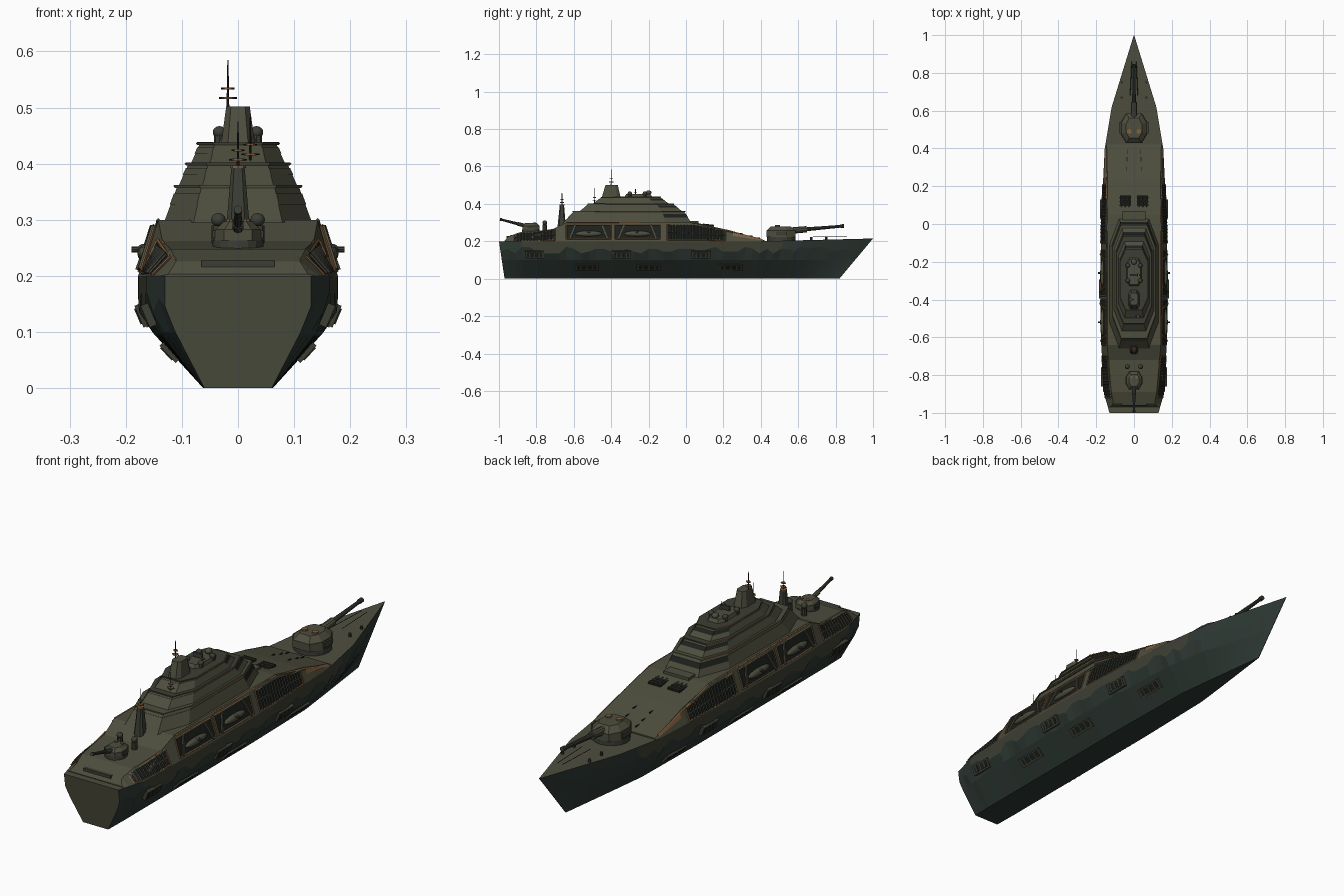
import bpy, bmesh, math, random
from mathutils import Vector, Matrix

random.seed(4)
old = bpy.data.objects.get("Cube")
if old:
    bpy.data.objects.remove(old)


def material(name, rgb):
    m = bpy.data.materials.new(name)
    m.use_nodes = True
    m.diffuse_color = (*rgb, 1)
    bsdf = m.node_tree.nodes["Principled BSDF"]
    bsdf.inputs["Base Color"].default_value = (*rgb, 1)
    bsdf.inputs["Roughness"].default_value = 0.8
    return m


OLIVE = material("olive paint", (0.075, 0.076, 0.048))
HULL = material("dark green hull", (0.027, 0.041, 0.034))
BAND = material("drab camouflage", (0.046, 0.048, 0.032))
RUST = material("rust trim", (0.22, 0.115, 0.05))
DARK = material("dark openings", (0.012, 0.015, 0.012))
STEEL = material("gun steel", (0.045, 0.048, 0.036))


def finish(name, bm, *mats, smooth=False):
    bmesh.ops.recalc_face_normals(bm, faces=bm.faces)
    mesh = bpy.data.meshes.new(name)
    bm.to_mesh(mesh)
    bm.free()
    for m in mats:
        mesh.materials.append(m)
    for p in mesh.polygons:
        p.use_smooth = smooth
    ob = bpy.data.objects.new(name, mesh)
    bpy.context.collection.objects.link(ob)
    return ob


def box(name, centre, size, mat, tilt=0):
    bm = bmesh.new()
    mtx = Matrix.Translation(centre) @ Matrix.Rotation(tilt, 4, 'Y') @ Matrix.Diagonal((*size, 1))
    bmesh.ops.create_cube(bm, size=1, matrix=mtx)
    return finish(name, bm, mat)


def rod(name, p, q, r, mat, r2=None, sides=4):
    p, q = Vector(p), Vector(q)
    bm = bmesh.new()
    mtx = Matrix.Translation((p + q) / 2) @ (q - p).to_track_quat('Z', 'Y').to_matrix().to_4x4()
    bmesh.ops.create_cone(bm, cap_ends=True, segments=sides, radius1=r,
                          radius2=r if r2 is None else r2, depth=(q - p).length, matrix=mtx)
    return finish(name, bm, mat)


def ball(name, centre, size, mat):
    bm = bmesh.new()
    mtx = Matrix.Translation(centre) @ Matrix.Diagonal((*size, 1))
    bmesh.ops.create_uvsphere(bm, u_segments=12, v_segments=8, radius=1, matrix=mtx)
    return finish(name, bm, mat, smooth=True)


def loft(rings, closed=True):
    bm = bmesh.new()
    vs = [[bm.verts.new(c) for c in ring] for ring in rings]
    n = len(vs[0])
    for a, b in zip(vs, vs[1:]):
        for i in range(n if closed else n - 1):
            j = (i + 1) % n
            bm.faces.new((a[i], a[j], b[j], b[i]))
    if closed:
        bm.faces.new(vs[0])
        bm.faces.new(vs[-1])
    return bm


def octagon(hw, y0, y1, z, cx=0.4, cy=0.2):
    a, d = hw * (1 - cx), (y1 - y0) * cy
    pts = [(-a, y0), (a, y0), (hw, y0 + d), (hw, y1 - d), (a, y1), (-a, y1), (-hw, y1 - d), (-hw, y0 + d)]
    return [(x, y, z) for x, y in pts]


def tier(name, z0, z1, low, top, mat, **kw):
    return finish(name, loft([octagon(*low, z0, **kw), octagon(*top, z1, **kw)]), mat, DARK)


def interp(table, y):
    for a, b in zip(table, table[1:]):
        if y <= b[0]:
            f = max(0, (y - a[0]) / (b[0] - a[0]))
            return [u + (v - u) * f for u, v in zip(a[1:], b[1:])]
    return table[-1][1:]


# Hull: deck y -> half width, keel half width, keel y
HULL_LINES = [(-1, .13, .06, -.97), (-.88, .163, .062, -.87), (-.5, .178, .062, -.5), (0, .175, .062, 0),
              (.4, .155, .055, .38), (.62, .118, .035, .55), (1, .001, .001, .82)]
stations = sorted({round(-1 + i * .04, 2) for i in range(51)} | {.62})
rings = []
for y in stations:
    top, keel, ky = interp(HULL_LINES, y)
    knuckle = random.choice((.135, .145, .16, .17))
    deck = .2 + .015 * max(0, (y - .4) / .6)
    half = [(keel, 0), (top * .86, .1), (top, knuckle), (top, deck)]
    side = [(w, ky + (y - ky) * z / deck, z) for w, z in half]
    rings.append(side + [(-x, yy, z) for x, yy, z in reversed(side)])
bm = loft(rings)
bm.normal_update()
for f in bm.faces:
    c = f.calc_center_median()
    if abs(f.normal.y) > .8 or abs(c.z - .2) < .016 and abs(f.normal.z) > .8:
        f.material_index = 1
    elif c.z > .15 and -.88 < c.y < .5 and abs(f.normal.z) < .6:
        f.material_index = 2
finish("hull", bm, HULL, OLIVE, BAND)

# Main deckhouse: y -> roof height, roof half width
HOUSE = [(-.97, .203, .125), (-.95, .226, .11), (-.89, .248, .12), (-.72, .262, .135), (-.64, .3, .142),
         (0, .3, .145), (.05, .298, .143), (.23, .26, .14), (.42, .206, .146)]
house_ys = sorted({h[0] for h in HOUSE} | {-.88, -.5, .4})


def wall(s, y, t, off=0):
    zt, wt = interp(HOUSE, y)
    wb = interp(HULL_LINES, y)[0]
    return (s * (wb + (wt - wb) * t + off), y, .2 + (zt - .2) * t)


finish("deckhouse", loft([[wall(1, y, 0), wall(1, y, 1), wall(-1, y, 1), wall(-1, y, 0)] for y in house_ys]), OLIVE)


def panel(name, s, y0, y1, t0, t1, mat, off=.003):
    ys = [y0 + (y1 - y0) * i / 6 for i in range(7)]
    finish(name, loft([[wall(s, y, t0, off), wall(s, y, t1, off)] for y in ys], closed=False), mat)


def frame(s, y0, y1, t0, t1):
    c = [wall(s, y, t, .003) for y, t in ((y0, t0), (y1, t0), (y1, t1), (y0, t1))]
    for a, b in zip(c, c[1:] + c[:1]):
        rod("rust_frame", a, b, .003, RUST)


for s in (1, -1):
    # Side grilles with upright bars
    for y0, y1 in ((-.92, -.7), (-.1, .21)):
        panel("grille_opening", s, y0, y1, .1, .88, DARK)
        frame(s, y0, y1, .08, .9)
        for i in range(1, int((y1 - y0) / .018)):
            y = y0 + i * .018
            rod("grille_bar", wall(s, y, .1, .004), wall(s, y, .88, .004), .0035, STEEL)
        rod("grille_rail", wall(s, y0, .5, .005), wall(s, y1, .5, .005), .003, STEEL)
    # Boat bays, boats, struts and side guns
    for y0, y1 in ((-.64, -.4), (-.38, -.14)):
        panel("boat_bay", s, y0, y1, .15, .85, DARK)
        frame(s, y0, y1, .12, .88)
        mid = (y0 + y1) / 2
        x, _, z = wall(s, mid, .4)
        ball("boat", (x, mid, z), (.016, .075, .016), OLIVE)
        for d in (-.1, .1):
            rod("bay_strut", wall(s, mid + d, .12, .005), wall(s, mid + d * .7, .88, .005), .006, OLIVE)
        rod("side_gun", (s * .15, mid, .247), (s * .19, mid, .247), .005, STEEL, sides=8)
        ball("side_gun_mount", (s * .168, mid, .247), (.012, .014, .01), STEEL)
    panel("rust_plate", s, .25, .4, .55, 1, RUST)
    rod("roof_trim", wall(s, -.64, 1), wall(s, .05, 1), .003, RUST)
    rod("roof_trim_slope", wall(s, .05, 1), wall(s, .4, 1), .003, RUST)
    rod("stern_trim", wall(s, -.94, 1), wall(s, -.72, 1), .0025, RUST)
    # Hull ports, alternating high and low
    for y, z in ((-.81, .13), (-.53, .065), (-.345, .13), (-.2, .065), (.08, .13), (.24, .065)):
        top, keel, _ = interp(HULL_LINES, y)
        low = z < .1
        x = keel + (top * .86 - keel) * z / .1 if low else top * .96
        tilt = s * (.75 if low else .4)
        long = .13 if low else .1
        box("port_frame", (s * x, y, z), (.014, long, .042), BAND, tilt)
        box("port_opening", (s * (x + .002), y, z), (.013, long * .8, .028), DARK, tilt)
        for d in (-.25, 0, .25):
            box("port_slat", (s * (x + .003), y + d * long, z), (.014, .008, .03), STEEL, tilt)
    # Deck hatches, markings and bollards
    box("deck_hatch", (s * .046, .12, .284), (.058, .062, .008), DARK, 0).rotation_euler = (0, 0, 0)
    for i in (-1, 0, 1):
        rod("hatch_bar", (s * .046 + i * .02, .09, .292), (s * .046 + i * .02, .15, .285), .003, STEEL)
        rod("hatch_crossbar", (s * .046 - .03, .12 + i * .02, .288), (s * .046 + .03, .12 + i * .02, .288), .003, STEEL)
    for y in (.29, .34, .38):
        z = interp(HOUSE, y)[0]
        box("deck_marking", (s * (.04 - .03 * (y - .25)), y, z), (.004, .03, .005), DARK)
    for y in (.67, .75):
        rod("bollard", (s * .065, y, .2), (s * .065, y, .222), .006, STEEL, sides=8)
    rod("bow_rail", (s * .02, .68, .225), (s * .012, .86, .225), .0015, DARK)
    rod("stern_vent", (s * .035, -.755, .25), (s * .035, -.755, .29), .012, STEEL, sides=8)
    ball("vent_cap", (s * .035, -.755, .3), (.013, .013, .012), STEEL)
box("stern_step", (0, -.95, .222), (.13, .02, .012), STEEL)
box("fore_step", (0, .045, .302), (.12, .045, .012), OLIVE)

# Superstructure tiers with ledges and bridge windows
TIERS = [(.295, .36, (.132, -.66, .03), (.108, -.6, -.01)),
         (.36, .4, (.106, -.57, -.02), (.088, -.52, -.07)),
         (.4, .436, (.084, -.5, -.09), (.068, -.45, -.14))]
for k, (z0, z1, low, top) in enumerate(TIERS):
    tier("superstructure_tier", z0, z1, low, top, OLIVE)
    rim = (top[0] + .005, top[1] - .006, top[2] + .006)
    tier("tier_ledge", z1 - .003, z1 + .002, rim, rim, OLIVE if k < 1 else BAND)
    edge = octagon(*rim, z1)
    for i in (2, 3, 5, 6):
        rod("ledge_trim", edge[i], edge[(i + 1) % 8], .0022, RUST)


    def at(f):
        return tuple(a + (b - a) * f + d for a, b, d in zip(low, top, (.0015, -.0015, .0015)))
    h = z1 - z0
    band = loft([octagon(*at(.5), z0 + .5 * h), octagon(*at(.8), z0 + .8 * h)])
    bmesh.ops.recalc_face_normals(band, faces=band.faces)
    for f in band.faces:
        f.material_index = int(f.normal.y > .1)
    finish("window_band", band, OLIVE, DARK)

# Funnel, radar gear and masts
tier("funnel", .436, .502, (.03, -.45, -.35), (.021, -.43, -.365), OLIVE)
tier("roof_cabin", .436, .452, (.04, -.33, -.18), (.034, -.32, -.19), OLIVE)
for s in (1, -1):
    for y in (-.22, -.3):
        rod("sensor_base", (s * .033, y, .436), (s * .033, y, .452), .01, STEEL, sides=8)
        ball("sensor_dome", (s * .033, y, .456), (.012, .012, .011), STEEL)
ball("radar_dome", (0, -.2, .46), (.014, .016, .012), OLIVE)
box("radar_panel", (0, -.27, .468), (.04, .008, .018), STEEL)
tier("aft_tower", .25, .392, (.024, -.69, -.64), (.012, -.675, -.652), STEEL)
rod("tower_cap", (0, -.663, .392), (0, -.663, .397), .014, RUST, sides=8)
for x, y, z0, z1 in ((-.018, -.4, .5, .585), (.022, -.49, .4, .485), (0, -.663, .39, .475), (.02, -.27, .44, .49)):
    rod("mast", (x, y, z0), (x, y, z1), .0025, DARK, r2=.001)
    for f, w in ((.2, .016), (.4, .012)):
        z = z0 + (z1 - z0) * f
        rod("mast_arm", (x - w, y, z), (x + w, y, z), .0015, DARK)
        rod("mast_ring", (x, y, z - .002), (x, y, z + .002), w * .7, RUST, sides=8)


# Gun turrets
def turret(name, y, z, k, d, muzzle):
    rod(name + "_ring", (0, y, z - .012), (0, y, z + .012 * k), .076 * k, STEEL, sides=16)
    ends = [sorted((y - d * a * k, y + d * b * k)) for a, b in ((.08, .075), (.055, .05))]
    tier(name + "_body", z + .012 * k, z + .045 * k, (.07 * k, *ends[0]), (.068 * k, *ends[0]), OLIVE, cy=.3)
    tier(name + "_roof", z + .045 * k, z + .068 * k, (.066 * k, *ends[0]), (.042 * k, *ends[1]), OLIVE, cy=.3)
    for s in (1, -1):
        rod(name + "_hatch", (s * .025 * k, y - d * .02, z), (s * .025 * k, y - d * .02, z + .075 * k), .013 * k, RUST, sides=8)
        box(name + "_side_box", (s * .07 * k, y, z + .03 * k), (.012 * k, .06 * k, .022 * k), STEEL)
    root = Vector((0, y + d * .05 * k, z + .045 * k))
    tip = Vector(muzzle)
    rod(name + "_barrel", root, tip, .012 * k ** .5, STEEL, .007 * k ** .5, 10)
    rod(name + "_sleeve", root, root.lerp(tip, .3), .017 * k, OLIVE, sides=10)
    rod(name + "_muzzle", root.lerp(tip, .93), tip, .01 * k ** .5, STEEL, sides=10)


turret("fore_gun", .51, .212, 1, 1, (0, .845, .282))
turret("aft_gun", -.83, .256, .6, -1, (0, -.995, .318))
